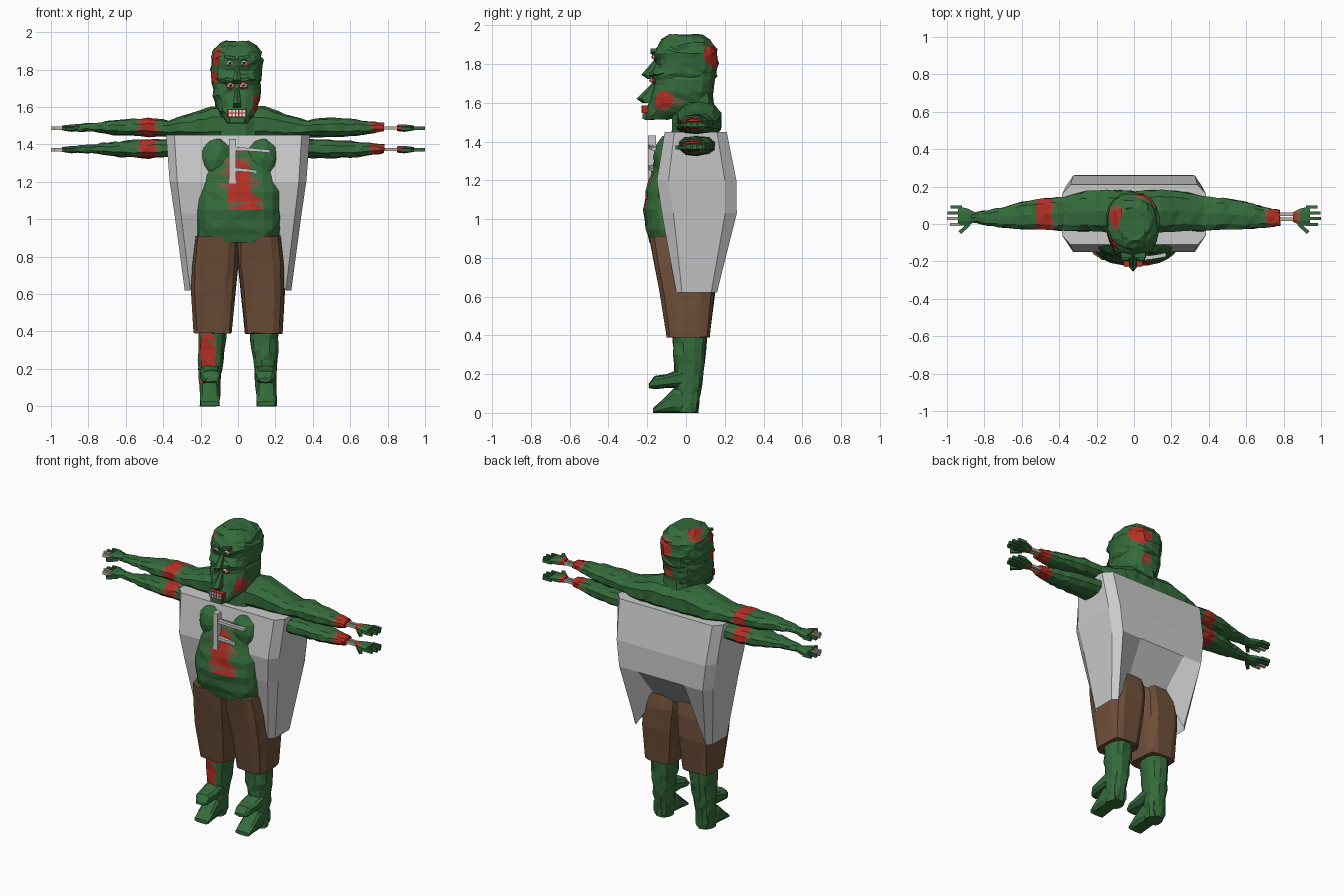
import bpy, bmesh, math, random
from mathutils import Vector

if "Cube" in bpy.data.objects:
    bpy.data.objects.remove(bpy.data.objects["Cube"])

random.seed(4)


def mat(name, r, g, b):
    m = bpy.data.materials.new(name)
    m.diffuse_color = (r, g, b, 1)
    m.use_nodes = True
    m.node_tree.nodes["Principled BSDF"].inputs["Base Color"].default_value = m.diffuse_color
    return m


GREEN = mat("green_skin", 0.035, 0.15, 0.045)
RED = mat("raw_flesh", 0.45, 0.03, 0.018)
FADE = mat("wound_edge", 0.17, 0.10, 0.05)
BROWN = mat("brown_cloth", 0.16, 0.08, 0.042)
BONE = mat("bone", 0.5, 0.45, 0.36)
WHITE = mat("eye_white", 0.8, 0.78, 0.75)
BLACK = mat("pupil", 0.01, 0.01, 0.012)


def finish(name, bm, mats, patches=()):
    """Make an object; faces inside a patch ellipsoid become wounds."""
    bmesh.ops.recalc_face_normals(bm, faces=bm.faces)
    for f in bm.faces:
        p = f.calc_center_median()
        for c, r in patches:
            d = math.sqrt(sum(((p[i] - c[i]) / r[i]) ** 2 for i in range(3)))
            if d < 0.8:
                f.material_index = 1
            elif d < 1 and f.material_index == 0:
                f.material_index = 2
    me = bpy.data.meshes.new(name)
    bm.to_mesh(me)
    bm.free()
    for m in mats:
        me.materials.append(m)
    ob = bpy.data.objects.new(name, me)
    bpy.context.collection.objects.link(ob)
    return ob


def loft(name, axis, secs, mats, n=12, power=0.8, jitter=0.0, patches=(), sub=1):
    """Sections are (t, u_min, u_max, v_min, v_max) along the axis."""
    full = []
    for a, b in zip(secs, secs[1:]):
        for k in range(sub):
            full.append([x + (y - x) * k / sub for x, y in zip(a, b)])
    full.append(list(secs[-1]))
    bm = bmesh.new()
    rings = []
    for t, u0, u1, v0, v1 in full:
        ring = []
        for i in range(n):
            a = 2 * math.pi * (i + 0.5) / n
            c, s = math.cos(a), math.sin(a)
            u = (u0 + u1) / 2 + (u1 - u0) / 2 * math.copysign(abs(c) ** power, c)
            v = (v0 + v1) / 2 + (v1 - v0) / 2 * math.copysign(abs(s) ** power, s)
            p = {"x": (t, u, v), "y": (u, t, v), "z": (u, v, t)}[axis]
            p = Vector(p) + Vector([random.uniform(-jitter, jitter) for _ in range(3)])
            p.z = max(p.z, 0)
            ring.append(bm.verts.new(p))
        rings.append(ring)
    for a, b in zip(rings, rings[1:]):
        for i in range(n):
            j = (i + 1) % n
            bm.faces.new((a[i], a[j], b[j], b[i]))
    bm.faces.new(rings[0])
    bm.faces.new(rings[-1])
    if jitter:
        bmesh.ops.triangulate(bm, faces=bm.faces)
    return finish(name, bm, mats, patches)


def box(name, c, size, m=None, rot=(0, 0, 0)):
    bm = bmesh.new()
    bmesh.ops.create_cube(bm, size=1)
    bmesh.ops.scale(bm, vec=size, verts=bm.verts)
    ob = finish(name, bm, [m] if m else [])
    ob.location, ob.rotation_euler = c, rot
    return ob


def ball(name, c, r, m, sub=1):
    bm = bmesh.new()
    bmesh.ops.create_icosphere(bm, subdivisions=sub, radius=1)
    bmesh.ops.scale(bm, vec=r, verts=bm.verts)
    ob = finish(name, bm, [m])
    ob.location = c
    return ob


SKIN = [GREEN, RED, FADE]

# head: one tall skull carrying two stacked faces
loft("head", "z", [
    (1.515, -.06, .05, -.215, -.09), (1.56, -.09, .08, -.215, .06),
    (1.60, -.12, .11, -.19, .13), (1.66, -.135, .12, -.175, .145),
    (1.72, -.14, .12, -.165, .155), (1.75, -.14, .125, -.185, .16),
    (1.80, -.147, .13, -.155, .165), (1.855, -.145, .135, -.175, .165),
    (1.89, -.14, .125, -.15, .155), (1.925, -.115, .1, -.13, .13),
    (1.95, -.075, .06, -.09, .09)],
    SKIN, n=18, jitter=0.006, sub=2, patches=[
        ((.07, .14, 1.84), (.08, .08, .07)), ((-.09, .04, 1.92), (.06, .06, .07)),
        ((-.12, -.1, 1.87), (.05, .05, .05)), ((-.13, -.1, 1.76), (.05, .06, .04)),
        ((.11, -.12, 1.61), (.05, .08, .06)), ((.03, .15, 1.7), (.03, .04, .04))])
loft("neck", "z", [(1.4, -.13, .13, -.08, .16), (1.52, -.11, .11, -.07, .15),
                   (1.64, -.1, .1, -.06, .14)], SKIN, jitter=0.005)

# two faces: eyes, brows and noses
for z, ex, y in ((1.835, .038, -.155), (1.715, .034, -.165)):
    for s in (-1, 1):
        x = s * ex - .005
        ball("eye_rim", (x, y, z), (.029, .014, .022), RED)
        ball("eye", (x, y - .008, z), (.02, .014, .015), WHITE)
        ball("pupil", (x, y - .019, z), (.007, .006, .007), BLACK)
        box("brow", (x, y - .012, z + .03), (.06, .03, .016), GREEN, (0, s * -.2, 0))
for zt, zb, yt, yb in ((1.82, 1.735, -.165, -.23), (1.70, 1.61, -.175, -.255)):
    loft("nose", "z", [(zb - .012, -.028, .018, yb + .03, -.14), (zb + .01, -.03, .02, yb, -.14),
                       (zt, -.014, .006, yt, -.13)], SKIN, n=6)

# mouth with teeth
box("mouth", (-.005, -.212, 1.567), (.1, .03, .04), RED)
for i in range(5):
    for z in (1.577, 1.557):
        box("tooth", (-.041 + .018 * i, -.226, z), (.012, .01, .014), WHITE)
box("chin", (-.005, -.2, 1.53), (.08, .05, .03), GREEN)

# torso and chest lobes
WOUND = [((.01, -.2, 1.17), (.085, .12, .11)), ((-.02, -.2, 1.27), (.06, .12, .12)),
         ((.05, -.2, 1.09), (.07, .1, .05))]
loft("torso", "z", [
    (.88, -.22, .225, -.185, .12), (.95, -.225, .235, -.21, .12),
    (1.05, -.225, .235, -.22, .12), (1.15, -.22, .235, -.205, .12),
    (1.24, -.21, .225, -.18, .12), (1.33, -.18, .19, -.155, .12),
    (1.40, -.15, .15, -.09, .12)],
    SKIN, n=20, power=.7, jitter=0.005, patches=WOUND, sub=2)
for s in (-1, 1):
    ball("chest_lobe", (s * .122 + .008, -.075, 1.32), (.1, .095, .125), GREEN, 2)

# breastbone and broken ribs in the open chest
box("breastbone", (-.03, -.175, 1.31), (.036, .04, .24))
for z, w in ((1.375, .17), (1.265, .1)):
    loft("rib", "x", [(-.03, -.2, -.165, z - .012, z + .016),
                      (w * .5, -.195, -.165, z - .016, z + .008),
                      (w, -.18, -.15, z - .024, z)], [], n=4, power=1)

# upper and lower arm pairs
UPPER = [(0, -.06, .18, 1.40, 1.60), (.14, -.05, .185, 1.41, 1.605), (.25, -.04, .18, 1.42, 1.565),
         (.37, -.04, .15, 1.44, 1.53), (.48, -.03, .14, 1.44, 1.542), (.6, -.03, .12, 1.445, 1.535),
         (.7, -.02, .09, 1.455, 1.525), (.78, -.01, .075, 1.468, 1.515)]
LOWER = [(t, a, b, 1.33, 1.43) if t < .45 else (t, a, b, c - .115, d - .115)
         for t, a, b, c, d in UPPER if t > .2]
for label, arm, dz in (("upper", UPPER, 0), ("lower", LOWER, -.115)):
    zc = 1.488 + dz
    for s in (-1, 1):
        secs = list(arm)
        if s < 0:
            secs.append((.87, .01, .06, zc - .018, zc + .018))
        secs = [(s * q[0],) + q[1:] for q in secs]
        c, r = ((.76, .03, zc), (.055, .2, .2)) if s > 0 else ((-.48, .05, zc), (.055, 1, 1))
        loft(label + "_arm", "x", secs, SKIN, n=10, jitter=.004, patches=[(c, r)], sub=3)
        if s > 0:  # bare forearm bones
            for y in (.025, .052):
                box("forearm_bone", (.815, y, zc), (.11, .017, .017), BONE)
        # hand
        loft("palm", "x", [(s * .85, .01, .065, zc - .018, zc + .018),
                           (s * .89, -.01, .085, zc - .022, zc + .02),
                           (s * .94, -.01, .098, zc - .014, zc + .014)],
             SKIN, n=8, patches=[((.86, .03, zc), (.025, .1, .1))], sub=2)
        for i, tip in enumerate((.985, 1.0, .998, .98)):
            y = -.002 + .031 * i
            bony = s < 0 and i < 2
            box("finger", (s * (.92 + tip) / 2, y, zc - .002),
                (tip - .92, .016, .02), BONE if bony else GREEN)
        box("thumb", (s * .905, -.022, zc - .004), (.07, .02, .02), GREEN, (0, 0, -s * .75))

# grey faceted shell garment, open below, with long side flaps
bm = bmesh.new()
rings = []
for z, hx, cx, yf, yb, ch in ((1.45, .385, .34, -.11, .21, .05), (1.2, .365, .325, -.15, .26, .06),
                              (1.03, .34, .305, -.125, .262, .06), (.62, .285, .255, -.05, .16, .03)):
    m = cx * .55
    pts = [(hx, yf + ch, z), (hx, yb - ch, z), (cx, yb, z), (m, yb, z), (-m, yb, z), (-cx, yb, z),
           (-hx, yb - ch, z), (-hx, yf + ch, z), (-cx, yf, z), (-m, yf, z), (m, yf, z), (cx, yf, z)]
    if z < 1:  # arch between the flaps
        pts = [(x, min(y, .11), .82) if i in (3, 4, 9, 10) else (x, y, q)
               for i, (x, y, q) in enumerate(pts)]
    rings.append([bm.verts.new(p) for p in pts])
for a, b in zip(rings, rings[1:]):
    for i in range(12):
        j = (i + 1) % 12
        bm.faces.new((a[i], a[j], b[j], b[i]))
bm.faces.new(rings[0])
finish("shell_garment", bm, [])

# shorts, shins and doubled feet, mirrored
for s in (-1, 1):
    def side(secs):
        return [(t, min(s * a, s * b), max(s * a, s * b), c, d) for t, a, b, c, d in secs]

    def across(secs):
        return [(t,) + tuple(sorted((s * a, s * b))) + (c, d) for t, a, b, c, d in secs]

    loft("shorts_leg", "z", side([
        (.39, .035, .238, -.10, .125), (.62, .012, .25, -.14, .15),
        (.76, -.002, .245, -.165, .15), (.91, -.005, .23, -.192, .12)]),
        [BROWN], n=12, power=.5, jitter=.004)
    sore = [((-.17, -.06, .3), (.05, .06, .13)), ((-.165, -.06, .12), (.05, .05, .06))] if s < 0 else []
    loft("shin", "z", side([
        (0, .1, .205, -.05, .06), (.1, .095, .208, -.055, .075), (.2, .085, .21, -.06, .09),
        (.3, .07, .215, -.065, .1), (.42, .06, .215, -.07, .11)]),
        SKIN, n=12, jitter=.005, patches=sore, sub=2)
    loft("lower_foot", "y", across([
        (-.17, .1, .2, 0, .025), (-.13, .097, .205, 0, .06), (-.06, .1, .205, 0, .13),
        (.055, .105, .2, 0, .12)]), SKIN, n=10, power=.6)
    loft("upper_foot", "y", across([
        (-.19, .105, .175, .13, .15), (-.16, .095, .2, .125, .19),
        (-.10, .09, .205, .13, .2), (0, .09, .205, .13, .24)]), SKIN, n=10, power=.7, jitter=.003)
